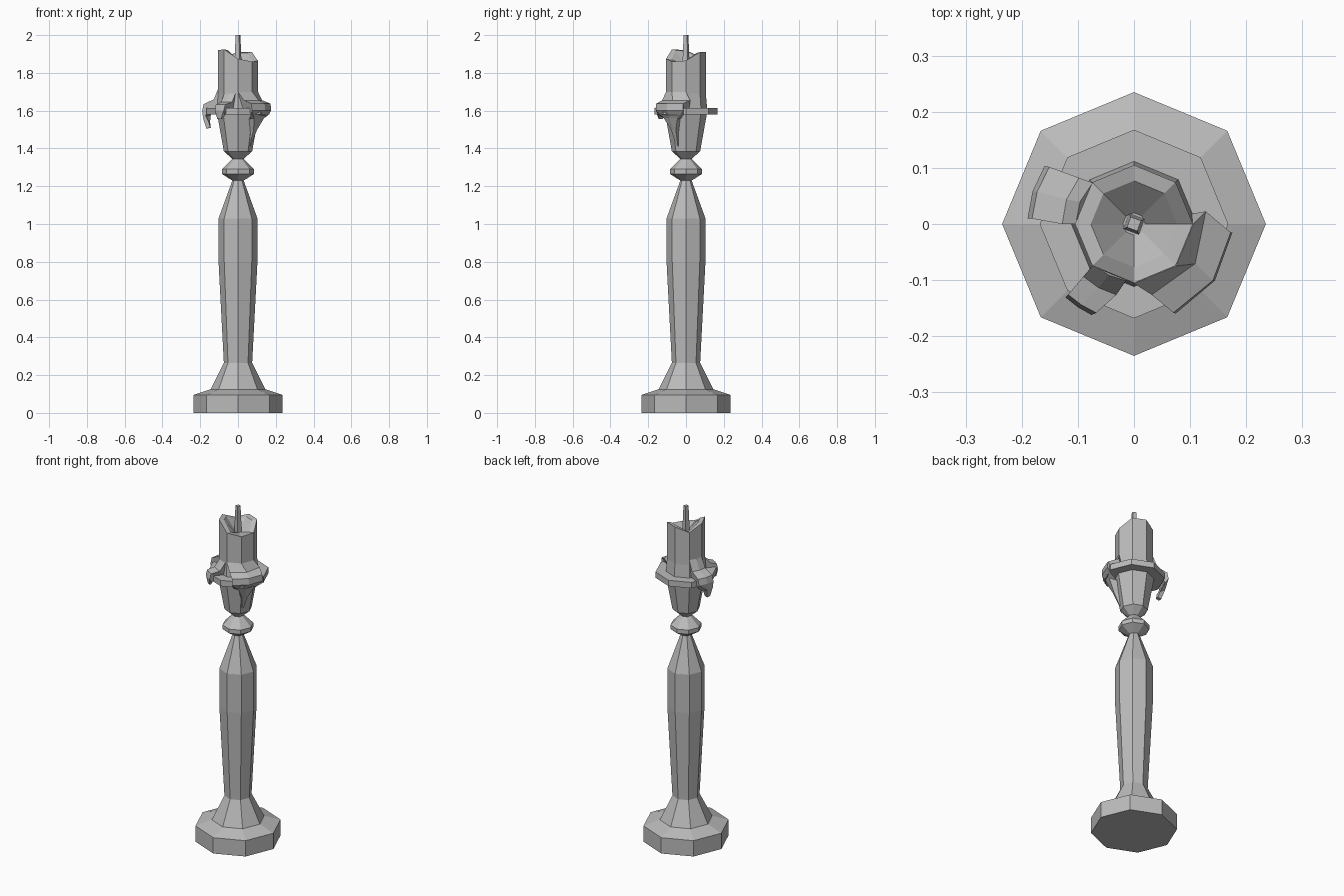
import bpy
from math import cos, sin, radians

cube = bpy.data.objects.get("Cube")
if cube:
    bpy.data.objects.remove(cube)

grey = bpy.data.materials.new("plain grey")
grey.use_nodes = True
GREY = (0.5, 0.5, 0.5, 1)
grey.diffuse_color = GREY
grey.node_tree.nodes["Principled BSDF"].inputs["Base Color"].default_value = GREY


def polar(angle, r, z):
    return (r * cos(radians(angle)), r * sin(radians(angle)), z)


def loft(name, rings):
    """Skin a run of equal-length rings and cap both ends."""
    n = len(rings[0])
    verts = [p for ring in rings for p in ring]
    faces = [tuple(reversed(range(n)))]
    for k in range(len(rings) - 1):
        for i in range(n):
            j = (i + 1) % n
            faces.append((k * n + i, k * n + j, (k + 1) * n + j, (k + 1) * n + i))
    faces.append(tuple(range(len(verts) - n, len(verts))))
    mesh = bpy.data.meshes.new(name)
    mesh.from_pydata(verts, [], faces)
    mesh.materials.append(grey)
    obj = bpy.data.objects.new(name, mesh)
    bpy.context.collection.objects.link(obj)
    return obj


def turned(name, profile, sides=8, start=0):
    """Turn a (radius, height) profile; the height may be one value per side."""
    rings = []
    for r, z in profile:
        heights = z if isinstance(z, list) else [z] * sides
        rings.append([polar(start + 360 / sides * i, r, heights[i]) for i in range(sides)])
    return loft(name, rings)


def drip(name, sections):
    """Wax run: sections of (first angle, last angle, inner r, z, outer r, z)."""
    rings = []
    for a, b, r_in, z_in, r_out, z_out in sections:
        angles = (a, (a + b) / 2, b)
        rings.append([polar(t, r_out, z_out) for t in angles]
                     + [polar(t, r_in, z_in) for t in reversed(angles)])
    return loft(name, list(reversed(rings)))


# Holder, turned in three pieces
turned("base_and_stem", [(.235, 0), (.235, .095), (.145, .125), (.075, .265),
                         (.103, .8), (.103, 1.03), (.03, 1.23)])
turned("collar", [(.03, 1.23), (.085, 1.265), (.085, 1.29), (.03, 1.345)])
turned("cup", [(.03, 1.345), (.075, 1.385), (.11, 1.58)])
turned("drip_dish", [(.168, 1.58), (.168, 1.615)])

# Candle with an uneven melted rim and a hollow
rim = [1.865, 1.91, 1.91, 1.885, 1.92, 1.925, 1.875, 1.86]
turned("candle", [(.112, 1.61), (.105, 1.69), (.105, rim),
                  (.077, [z - .005 for z in rim]), (.02, 1.845)])
turned("wick", [(.021, 1.84), (.014, 2)], sides=4, start=25)

# Wax runs over the dish edge
drip("left_hand_drip", [(135, 180, .09, 1.68, .104, 1.72),
                        (140, 180, .1, 1.61, .128, 1.66),
                        (146, 177, .15, 1.605, .182, 1.635),
                        (147, 177, .172, 1.575, .19, 1.6),
                        (163, 177, .155, 1.54, .185, 1.56),
                        (168, 176, .147, 1.51, .168, 1.505)])
drip("front_drip", [(-135, -98, .09, 1.66, .102, 1.69),
                    (-134, -104, .1, 1.61, .13, 1.645),
                    (-133, -113, .14, 1.605, .172, 1.632),
                    (-133, -115, .163, 1.575, .179, 1.6),
                    (-130, -122, .16, 1.555, .17, 1.555)])
drip("long_drip", [(-90, 0, .09, 1.67, .106, 1.7),
                   (-76, 10, .1, 1.61, .13, 1.655),
                   (-66, -5, .14, 1.605, .173, 1.637),
                   (-65, -5, .16, 1.575, .176, 1.6),
                   (-54, -18, .1, 1.555, .145, 1.56),
                   (-44, -28, .085, 1.48, .115, 1.5),
                   (-39, -33, .065, 1.41, .078, 1.41)])
